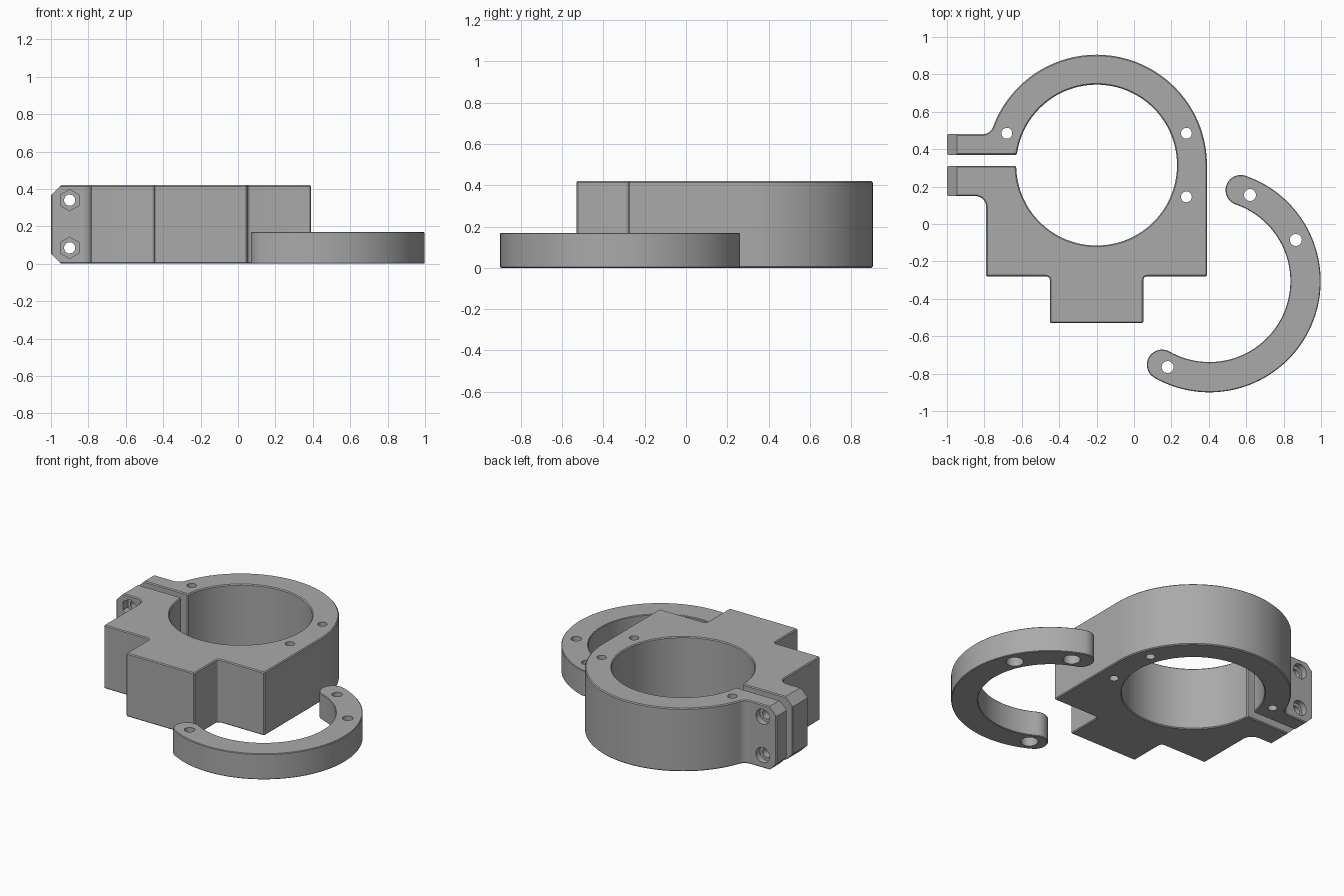
import bpy, bmesh, math
from mathutils import Matrix, Vector

if "Cube" in bpy.data.objects:
    bpy.data.objects.remove(bpy.data.objects["Cube"])

grey = bpy.data.materials.new("plain grey")
grey.diffuse_color = (0.4, 0.4, 0.4, 1)
grey.use_nodes = True
grey.node_tree.nodes["Principled BSDF"].inputs["Base Color"].default_value = grey.diffuse_color


def arc(cx, cy, r, a0, a1, n):
    """Points along an arc, angles in degrees."""
    angles = [math.radians(a0 + (a1 - a0) * i / n) for i in range(n + 1)]
    return [(cx + r * math.cos(a), cy + r * math.sin(a)) for a in angles]


def add_object(name, bm):
    bmesh.ops.recalc_face_normals(bm, faces=bm.faces[:])
    mesh = bpy.data.meshes.new(name)
    bm.to_mesh(mesh)
    bm.free()
    mesh.materials.append(grey)
    ob = bpy.data.objects.new(name, mesh)
    bpy.context.collection.objects.link(ob)
    return ob


def activate(ob):
    bpy.ops.object.select_all(action='DESELECT')
    ob.select_set(True)
    bpy.context.view_layer.objects.active = ob


def extrude_outline(name, points, height, chamfer=0.006):
    bm = bmesh.new()
    face = bm.faces.new([bm.verts.new((x, y, 0)) for x, y in points])
    ext = bmesh.ops.extrude_face_region(bm, geom=[face])
    verts = [g for g in ext["geom"] if isinstance(g, bmesh.types.BMVert)]
    bmesh.ops.translate(bm, verts=verts, vec=(0, 0, height))
    ob = add_object(name, bm)
    mod = ob.modifiers.new("edge chamfer", 'BEVEL')
    mod.width, mod.segments = chamfer, 1
    mod.limit_method, mod.angle_limit = 'ANGLE', math.radians(40)
    activate(ob)
    bpy.ops.object.modifier_apply(modifier=mod.name)
    return ob


def cut(ob, bm):
    """Subtract a bmesh shape from the object."""
    cutter = add_object("cutter", bm)
    cutter.hide_render = True
    mod = ob.modifiers.new("cut", 'BOOLEAN')
    mod.operation, mod.solver, mod.object = 'DIFFERENCE', 'EXACT', cutter
    activate(ob)
    bpy.ops.object.modifier_apply(modifier=mod.name)
    bpy.data.objects.remove(cutter, do_unlink=True)


def drill(ob, start, end, r, sides=32):
    """Cut a round or hexagonal hole between two points."""
    start, end = Vector(start), Vector(end)
    turn = Matrix.Rotation(math.pi / 2, 4, 'X') if start.y != end.y else Matrix()
    bm = bmesh.new()
    bmesh.ops.create_cone(bm, cap_ends=True, segments=sides, radius1=r, radius2=r,
                          depth=(end - start).length,
                          matrix=Matrix.Translation((start + end) / 2) @ turn)
    cut(ob, bm)


# Split clamp body: bored ring, two ears, square base and tongue
CX, CY, H = -0.2, 0.315, 0.42
outline = [(0.39, -0.28)]
outline += arc(CX, CY, 0.59, 0, 159.75, 80)           # outer ring
outline += arc(-0.81, 0.54, 0.06, -20.25, -90, 8)[1:]  # back ear fillet
outline += [(-1, 0.48), (-1, 0.37)]
outline += arc(CX, CY, 0.43, 172.65, -179.33, 120)     # bore
outline += [(-1, 0.31), (-1, 0.15)]
outline += arc(-0.85, 0.09, 0.06, 90, 0, 8)            # front ear fillet
outline += [(-0.79, -0.28)]
outline += arc(-0.47, -0.30, 0.02, 90, 0, 5)
outline += [(-0.45, -0.53), (0.05, -0.53)]             # tongue
outline += arc(0.07, -0.30, 0.02, 180, 90, 5)
body = extrude_outline("clamp_body", outline, H)

# Chamfered ear corners
for z in (0, H):
    bm = bmesh.new()
    bmesh.ops.create_cube(bm, size=1, matrix=Matrix.Translation((-1, 0.315, z))
                          @ Matrix.Rotation(math.pi / 4, 4, 'Y')
                          @ Matrix.Diagonal((0.075, 0.5, 0.075, 1)))
    cut(body, bm)

# Clamp bolt holes with hex nut pockets in front and round recesses behind
for z in (0.085, 0.34):
    drill(body, (-0.9, 0.1, z), (-0.9, 0.6, z), 0.03)
    drill(body, (-0.9, 0.1, z), (-0.9, 0.2, z), 0.057, 6)
    drill(body, (-0.9, 0.44, z), (-0.9, 0.54, z), 0.05)

# Vertical screw holes in the ring
for x, y in ((-0.68, 0.485), (0.28, 0.485), (0.28, 0.145)):
    drill(body, (x, y, -0.1), (x, y, 0.6), 0.029)

# Open retaining ring with rounded ends
RX, RY, RH, MID, HALF = 0.403, -0.305, 0.17, 0.514, 0.081
A0, A1 = -119.5, 71
ends = [(RX + MID * math.cos(math.radians(a)), RY + MID * math.sin(math.radians(a)))
        for a in (A0, A1)]
outline = arc(RX, RY, MID + HALF, A0, A1, 90)
outline += arc(*ends[1], HALF, A1, A1 + 180, 20)[1:-1]
outline += arc(RX, RY, MID - HALF, A1, A0, 80)
outline += arc(*ends[0], HALF, A0 + 180, A0 + 360, 20)[1:-1]
ring = extrude_outline("retaining_ring", outline, RH, 0.004)

# Screw holes, counterbored from below
for x, y in ((0.62, 0.155), (0.865, -0.085), (0.18, -0.765)):
    drill(ring, (x, y, -0.1), (x, y, 0.3), 0.032)
    drill(ring, (x, y, -0.1), (x, y, 0.08), 0.052)

for ob in (body, ring):
    activate(ob)
    bpy.ops.object.shade_smooth_by_angle(angle=math.radians(30))
